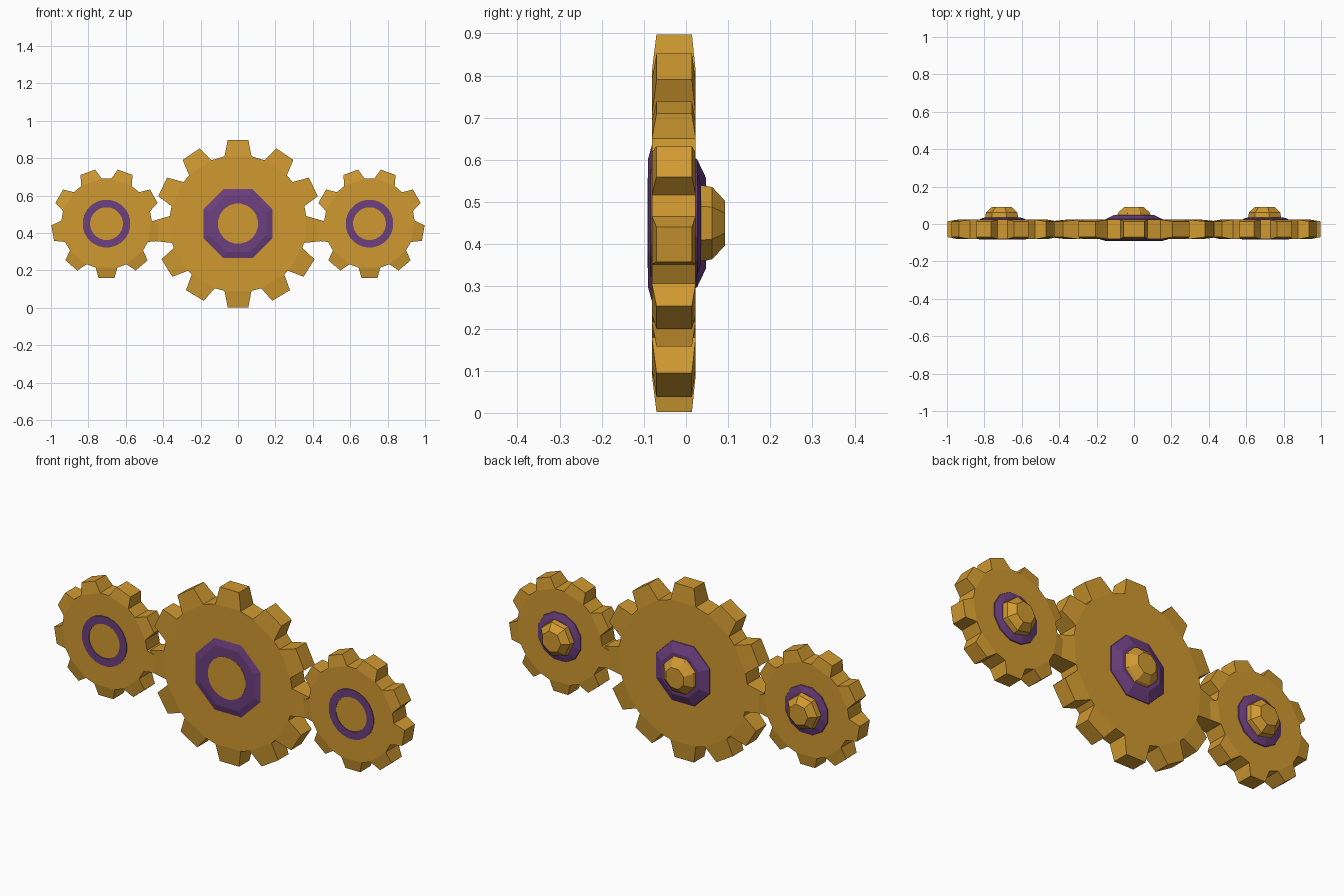
import bpy, bmesh, math

if "Cube" in bpy.data.objects:
    bpy.data.objects.remove(bpy.data.objects["Cube"])


def material(name, rgb):
    m = bpy.data.materials.new(name)
    m.diffuse_color = (*rgb, 1)
    m.use_nodes = True
    m.node_tree.nodes["Principled BSDF"].inputs["Base Color"].default_value = m.diffuse_color
    return m


GOLD = material("gold", (0.63, 0.32, 0.03))
PURPLE = material("purple", (0.15, 0.05, 0.21))
CZ = 0.45  # height of all gear axes


def finish(bm, name, mat):
    bmesh.ops.recalc_face_normals(bm, faces=bm.faces)
    me = bpy.data.meshes.new(name)
    bm.to_mesh(me)
    bm.free()
    me.materials.append(mat)
    ob = bpy.data.objects.new(name, me)
    bpy.context.collection.objects.link(ob)
    return ob


def gear(name, cx, angles, root, tip, root_half, tip_half):
    """Flat gear: a root polygon with tapered teeth at the given angles."""
    bm = bmesh.new()
    sides = []
    for y_root, y_tip in ((-0.081, -0.07), (0.023, 0.014)):
        ring = []
        for a in sorted(angles):
            c, s = math.cos(math.radians(a)), math.sin(math.radians(a))
            for r, w, y in ((root, -root_half, y_root), (tip, -tip_half, y_tip),
                            (tip, tip_half, y_tip), (root, root_half, y_root)):
                ring.append(bm.verts.new((cx + c * r - s * w, y, CZ + s * r + c * w)))
        for i in range(0, len(ring), 4):
            bm.faces.new(ring[i:i + 4])
        bm.faces.new([v for i, v in enumerate(ring) if i % 4 in (0, 3)])
        sides.append(ring)
    front, back = sides
    n = len(front)
    for i in range(n):
        j = (i + 1) % n
        bm.faces.new((front[i], front[j], back[j], back[i]))
    return finish(bm, name, GOLD)


def lathe(name, cx, profile, sides, mat, closed=False):
    """Turn (radius, y) points about the gear axis; closed makes a ring."""
    bm = bmesh.new()
    rings = []
    for r, y in profile:
        rings.append([bm.verts.new((cx + r * math.cos(2 * math.pi * (k + 0.5) / sides), y,
                                    CZ + r * math.sin(2 * math.pi * (k + 0.5) / sides)))
                      for k in range(sides)])
    pairs = list(zip(rings, rings[1:]))
    if closed:
        pairs.append((rings[-1], rings[0]))
    else:
        bm.faces.new(rings[0])
        bm.faces.new(rings[-1])
    for a, b in pairs:
        for k in range(sides):
            m = (k + 1) % sides
            bm.faces.new((a[k], a[m], b[m], b[k]))
    return finish(bm, name, mat)


# Large middle gear, teeth mirrored left and right
half = [56, 26, -5, -32, -59]
teeth = [90, -90] + half + [180 - a for a in half]
gear("middle_gear", 0, [a % 360 for a in teeth], 0.36, 0.448, 0.072, 0.055)

# Middle hub: octagonal front collar with gold centre, cone and knob behind
lathe("middle_front_collar", 0, [(0.2, -0.07), (0.2, -0.081), (0.165, -0.09), (0.1, -0.09), (0.1, -0.07)],
      8, PURPLE, True)
lathe("middle_front_cap", 0, [(0.108, -0.07), (0.108, -0.0915)], 20, GOLD)
lathe("middle_back_collar", 0, [(0.17, 0.015), (0.165, 0.026), (0.115, 0.048)], 8, PURPLE)
lathe("middle_back_knob", 0, [(0.1, 0.04), (0.09, 0.062), (0.055, 0.092)], 8, GOLD)

# Two small side gears with painted front rings and back knobs
for side, x in (("left", -0.703), ("right", 0.703)):
    gear(side + "_gear", x, [-90 + 40 * i for i in range(9)], 0.235, 0.292, 0.058, 0.042)
    lathe(side + "_front_ring", x, [(0.128, -0.078), (0.128, -0.084), (0.088, -0.084), (0.088, -0.078)],
          24, PURPLE, True)
    lathe(side + "_back_collar", x, [(0.13, 0.015), (0.125, 0.027), (0.095, 0.036)], 12, PURPLE)
    lathe(side + "_back_knob", x, [(0.095, 0.02), (0.088, 0.062), (0.055, 0.092)], 7, GOLD)
